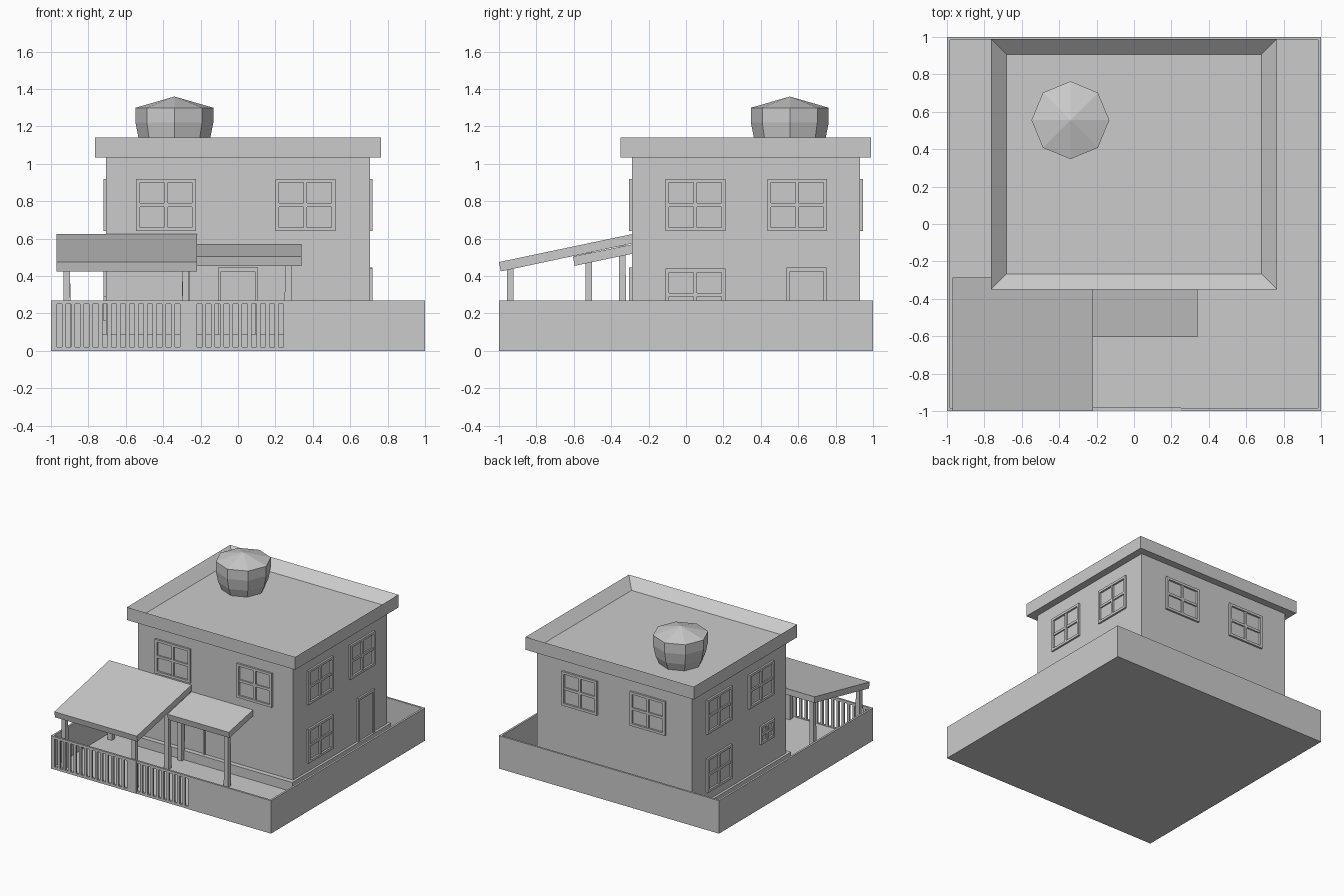
import bpy, bmesh, math
from mathutils import Matrix, Vector

cube = bpy.data.objects.get("Cube")
if cube:
    bpy.data.objects.remove(cube, do_unlink=True)

grey = bpy.data.materials.new("plain_grey")
grey.use_nodes = True
grey.diffuse_color = (0.6, 0.6, 0.6, 1)
grey.node_tree.nodes["Principled BSDF"].inputs["Base Color"].default_value = (0.6, 0.6, 0.6, 1)


def finish(name, bm, matrix=None):
    if matrix:
        bm.transform(matrix)
    bmesh.ops.recalc_face_normals(bm, faces=bm.faces)
    mesh = bpy.data.meshes.new(name)
    bm.to_mesh(mesh)
    bm.free()
    mesh.materials.append(grey)
    obj = bpy.data.objects.new(name, mesh)
    bpy.context.collection.objects.link(obj)
    return obj


def add_box(bm, x0, x1, y0, y1, z0, z1):
    size = Matrix.Diagonal((x1 - x0, y1 - y0, z1 - z0, 1))
    place = Matrix.Translation(((x0 + x1) / 2, (y0 + y1) / 2, (z0 + z1) / 2))
    return bmesh.ops.create_cube(bm, size=1, matrix=place @ size)["verts"]


def boxes(name, items, matrix=None):
    bm = bmesh.new()
    for item in items:
        add_box(bm, *item)
    return finish(name, bm, matrix)


# Yard floor and boundary walls
T = 0.016
WALL = 0.27
boxes("yard_floor", [(-0.995, 0.995, -0.995, 0.995, 0, 0.014)])
boxes("boundary_wall", [
    (-1, -1 + T, -1, 1, 0, WALL),
    (1 - T, 1, -1, 1, 0, WALL),
    (-1 + T, 1 - T, 1 - T, 1, 0, WALL),
    (0.25, 1 - T, -1, -1 + T, 0, WALL)])


# Slatted fence and gate, left open between the slats
def slats(name, x0, x1, first, count, y):
    pitch, gap = 0.0485, 0.027
    parts = [(x0, x1, y, y + T, 0, 0.02), (x0, x1, y, y + T, 0.25, WALL)]
    left = x0
    for i in range(count):
        parts.append((left, first + i * pitch, y, y + T, 0.02, 0.25))
        left = first + i * pitch + gap
    parts.append((left, x1, y, y + T, 0.02, 0.25))
    boxes(name, parts)


slats("front_fence", -1 + T, -0.225, -0.968, 14, -1)
slats("front_gate", -0.225, 0.25, -0.22, 10, -0.998)

# House body on its plinth
boxes("plinth", [(-0.725, 0.725, -0.33, 0.95, 0.01, 0.09)])
boxes("house_walls", [(-0.705, 0.705, -0.29, 0.93, 0.02, 1.05)])

# Overhanging flat roof with a raised rim
bm = bmesh.new()
add_box(bm, -0.765, 0.765, -0.35, 0.99, 1.035, 1.14)
top = [f for f in bm.faces if f.calc_center_median().z > 1.13]
bmesh.ops.inset_region(bm, faces=top, thickness=0.118)
bmesh.ops.translate(bm, verts=top[0].verts, vec=(0, 0, -0.075))
finish("roof_rim", bm)

# Water tank, eight-sided with a shallow cone lid
bm = bmesh.new()
rings = []
for r, z in ((0.16, 1.06), (0.19, 1.13), (0.208, 1.22), (0.208, 1.3)):
    rings.append([bm.verts.new((r * math.cos(i * math.pi / 4), r * math.sin(i * math.pi / 4), z))
                  for i in range(8)])
apex = bm.verts.new((0, 0, 1.36))
bm.faces.new(rings[0])
for i in range(8):
    j = (i + 1) % 8
    for a, b in zip(rings, rings[1:]):
        bm.faces.new((a[i], a[j], b[j], b[i]))
    bm.faces.new((rings[-1][i], rings[-1][j], apex))
finish("water_tank", bm, Matrix.Translation((-0.34, 0.555, 0)))


# Windows and doors: local x runs along the wall, local -y points outwards
def on_wall(side, along):
    turn, pos = {
        "front": (0, (along, -0.29, 0)),
        "right": (90, (0.705, along, 0)),
        "back": (180, (along, 0.93, 0)),
        "left": (-90, (-0.705, along, 0))}[side]
    return Matrix.Translation(Vector(pos)) @ Matrix.Rotation(math.radians(turn), 4, "Z")


def window(name, side, along, z, w=0.32, h=0.28):
    hw, hh, b, c = w / 2, h / 2, 0.02, 0.01
    boxes(name, [
        (-hw, -hw + b, -0.015, 0.01, z - hh, z + hh),
        (hw - b, hw, -0.015, 0.01, z - hh, z + hh),
        (-hw + b, hw - b, -0.015, 0.01, z - hh, z - hh + b),
        (-hw + b, hw - b, -0.015, 0.01, z + hh - b, z + hh),
        (-c, c, -0.012, 0.01, z - hh + b, z + hh - b),
        (-hw + b, hw - b, -0.011, 0.01, z - c, z + c)], on_wall(side, along))


def door(name, side, along):
    boxes(name, [
        (-0.107, -0.09, -0.014, 0.01, 0.05, 0.445),
        (0.09, 0.107, -0.014, 0.01, 0.05, 0.445),
        (-0.09, 0.09, -0.014, 0.01, 0.425, 0.445),
        (-0.09, 0.09, -0.004, 0.01, 0.05, 0.425)], on_wall(side, along))


upper = {"front": (-0.385, 0.36), "back": (-0.31, 0.31), "right": (0.05, 0.595), "left": (0.04, 0.585)}
for side, spots in upper.items():
    for n, along in enumerate(spots):
        window(f"{side}_upper_window_{n + 1}", side, along, 0.78)
window("right_lower_window", "right", 0.05, 0.3)
window("left_lower_window", "left", 0.585, 0.3)
window("left_small_window", "left", -0.04, 0.365, 0.18, 0.15)
door("front_door", "front", 0)
door("right_door", "right", 0.645)


# Sloping porch canopies: y and z of the front and rear edges
def canopy(name, x0, x1, y0, z0, z1):
    profile = [(y0 + 0.01, z0 - 0.05), (y0, z0), (-0.285, z1), (-0.285, z1 - 0.05)]
    bm = bmesh.new()
    face = bm.faces.new([bm.verts.new((x0, y, z)) for y, z in profile])
    side = bmesh.ops.extrude_face_region(bm, geom=[face])["geom"]
    verts = [g for g in side if isinstance(g, bmesh.types.BMVert)]
    bmesh.ops.translate(bm, verts=verts, vec=(x1 - x0, 0, 0))
    finish(name, bm)


canopy("large_canopy", -0.97, -0.22, -1, 0.475, 0.625)
canopy("small_canopy", -0.219, 0.34, -0.605, 0.505, 0.57)

# Porch posts, slightly tapered towards the top
posts = [(-0.915, -0.94, 0.45), (-0.28, -0.94, 0.45), (-0.915, -0.34, 0.57),
         (-0.28, -0.34, 0.57), (-0.275, -0.52, 0.53), (0.268, -0.52, 0.48)]
for n, (x, y, height) in enumerate(posts):
    bm = bmesh.new()
    verts = add_box(bm, -0.02, 0.02, -0.02, 0.02, 0.01, height)
    for v in verts:
        if v.co.z > 0.1:
            v.co.x *= 0.85
            v.co.y *= 0.85
    finish(f"porch_post_{n + 1}", bm, Matrix.Translation((x, y, 0)))
